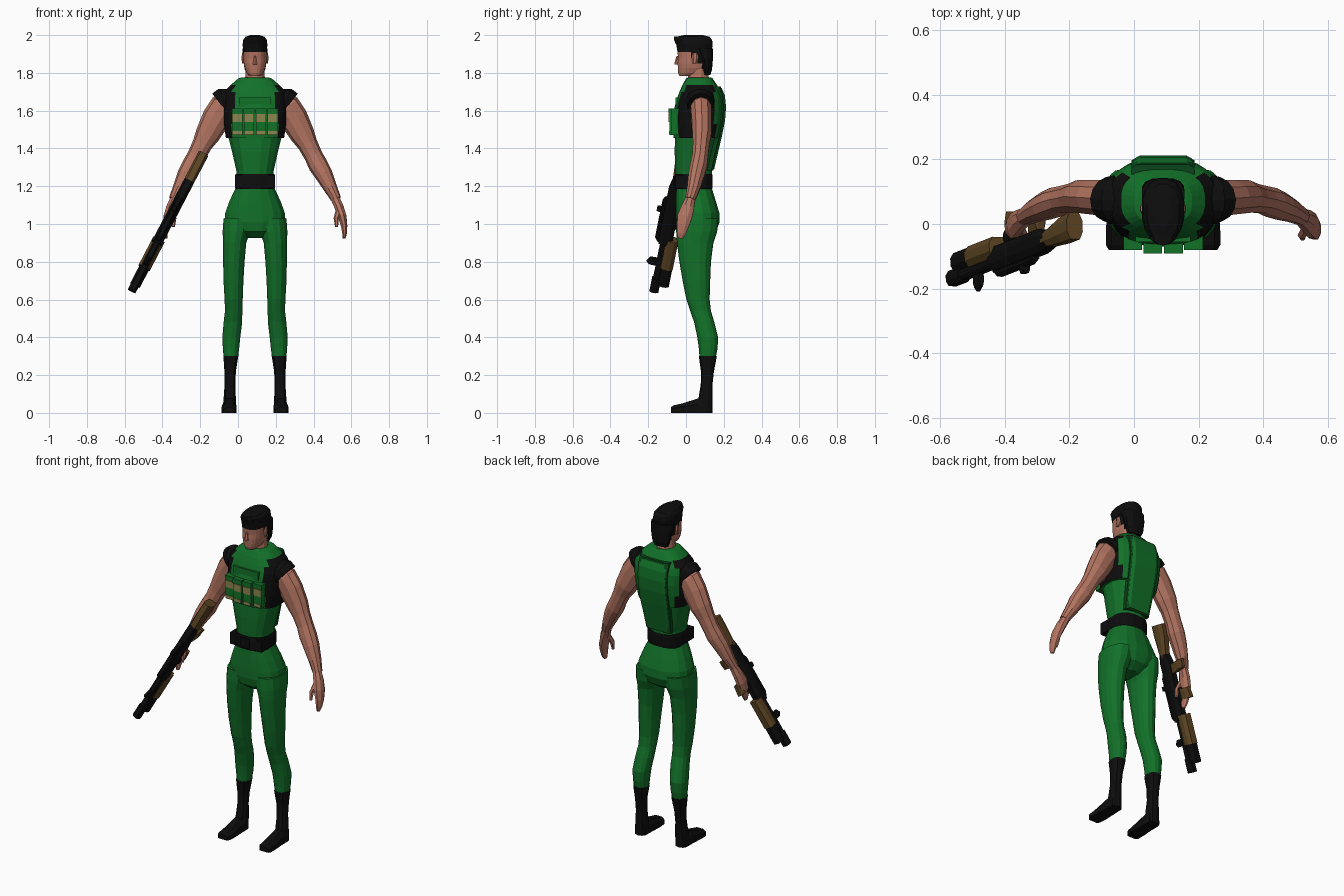
import bpy, bmesh, math
from mathutils import Vector

CX = 0.09  # body centre line


def material(name, r, g, b):
    m = bpy.data.materials.new(name)
    m.diffuse_color = (r, g, b, 1)
    return m


GREEN = material("green_cloth", 0.006, 0.165, 0.022)
DARK = material("dark_green_seam", 0.003, 0.06, 0.01)
BLACK = material("black", 0.004, 0.004, 0.004)
SKIN = material("skin", 0.45, 0.175, 0.12)
BROWN = material("brown_wood", 0.115, 0.062, 0.018)
TAN = material("tan_strap", 0.26, 0.24, 0.075)


def finish(name, bm, mats, rule=None):
    bmesh.ops.recalc_face_normals(bm, faces=bm.faces)
    if rule:
        for f in bm.faces:
            f.material_index = rule(f.calc_center_median())
    me = bpy.data.meshes.new(name)
    bm.to_mesh(me)
    bm.free()
    for m in mats:
        me.materials.append(m)
    ob = bpy.data.objects.new(name, me)
    bpy.context.collection.objects.link(ob)
    return ob


def skin_rings(name, rings, mats, rule=None):
    """Bridge equal-sized point rings into a capped solid."""
    bm = bmesh.new()
    vs = [[bm.verts.new(p) for p in r] for r in rings]
    n = len(vs[0])
    for a, b in zip(vs, vs[1:]):
        for i in range(n):
            bm.faces.new((a[i], a[(i + 1) % n], b[(i + 1) % n], b[i]))
    bm.faces.new(vs[0])
    bm.faces.new(vs[-1])
    return finish(name, bm, mats, rule)


def oval(c, a, b, ra, rb, n, e=1.0):
    """Superellipse ring around c in the plane of a and b."""
    pts = []
    for i in range(n):
        t = 2 * math.pi * (i + 0.5) / n
        ca, sa = math.cos(t), math.sin(t)
        pts.append(c + a * ra * math.copysign(abs(ca) ** e, ca)
                   + b * rb * math.copysign(abs(sa) ** e, sa))
    return pts


X, Y, Z = Vector((1, 0, 0)), Vector((0, 1, 0)), Vector((0, 0, 1))


def stack(name, rows, mats, n=16, e=1.0, rule=None):
    """Rows: z, x0, x1, y front, y back."""
    rings = [oval(Vector(((x0 + x1) / 2, (y0 + y1) / 2, z)), X, Y,
                  abs(x1 - x0) / 2, (y1 - y0) / 2, n, e) for z, x0, x1, y0, y1 in rows]
    return skin_rings(name, rings, mats, rule)


def body(name, rows, mats, **k):
    """Rows: z, half width, y front, y back; centred on the body."""
    return stack(name, [(z, CX - w, CX + w, a, b) for z, w, a, b in rows], mats, **k)


def tube(name, rows, mats, n=10):
    """Rows: x, y, z, radius in depth, radius across; rings follow the path."""
    pts = [Vector(r[:3]) for r in rows]
    rings = []
    for i, r in enumerate(rows):
        t = (pts[min(i + 1, len(pts) - 1)] - pts[max(i - 1, 0)]).normalized()
        a = (Y - t * Y.dot(t)).normalized()
        rings.append(oval(pts[i], a, t.cross(a), r[3], r[4], n))
    return skin_rings(name, rings, mats)


def box(name, x0, x1, y0, y1, z0, z1, mat):
    return skin_rings(name, [[(x0, y0, z), (x1, y0, z), (x1, y1, z), (x0, y1, z)]
                             for z in (z0, z1)], [mat])


# Torso: shirt below, vest with black shoulder sides above
body("shirt", [(1.18, .10, -.05, .135), (1.28, .10, -.058, .14),
               (1.38, .123, -.062, .16), (1.48, .148, -.06, .175)], [GREEN], e=.85)


def shoulder_side(c):
    return 1 if abs(c.x - CX) > .112 and -.08 < c.y < .15 and c.z < 1.755 else 0


body("vest", [(1.455, .155, -.066, .18), (1.53, .165, -.07, .195), (1.60, .168, -.066, .203),
              (1.66, .172, -.05, .198), (1.70, .165, -.035, .185), (1.735, .13, -.02, .165),
              (1.77, .09, .0, .142), (1.775, .075, .01, .135)],
     [GREEN, BLACK], n=28, e=.75, rule=shoulder_side)

# Back panel: dark border strip with the green plate on top
back = [(1.29, .143), (1.38, .164), (1.46, .183), (1.55, .201), (1.62, .206), (1.68, .2), (1.72, .183)]
for name, w, lift, mat, part in (("back_panel_border", .098, .001, DARK, back),
                                 ("back_panel", .09, .006, GREEN, back)):
    grow = .008 if mat is DARK else 0
    rings = []
    for i, (z, y) in enumerate(part):
        z += grow * ((i == len(part) - 1) - (i == 0))
        ww = w * (.85 + .15 * min(1, (z - 1.29) / .2))
        rings.append([(CX - ww, y - .03, z), (CX + ww, y - .03, z), (CX + ww, y + lift - .01, z),
                      (CX + ww * .8, y + lift, z), (CX - ww * .8, y + lift, z), (CX - ww, y + lift - .01, z)])
    skin_rings(name, rings, [mat])

# Chest pouches with tan straps, chest seams
for i, dx in enumerate((-.094, -.032, .032, .094)):
    yf = -.088 if abs(dx) < .05 else -.076
    x0, x1 = CX + dx - .027, CX + dx + .027
    box("pouch", x0, x1, yf, -.03, 1.47, 1.60, GREEN)
    box("pouch_flap", x0 - .002, x1 + .002, yf - .004, -.03, 1.585, 1.612, GREEN)
    box("pouch_strap", x0 + .001, x1 - .001, yf - .004, yf + .002, 1.54, 1.582, TAN)
    box("pouch_lower_strap", x0 + .003, x1 - .003, yf - .003, yf + .002, 1.475, 1.492, TAN)
box("chest_flap", CX - .085, CX + .085, -.056, -.02, 1.62, 1.67, GREEN)

# Belt with buckle and side pockets
body("belt", [(1.185, .104, -.06, .14), (1.20, .108, -.063, .142),
              (1.25, .108, -.063, .142), (1.265, .103, -.06, .14)], [BLACK], e=.7)
box("belt_buckle", CX - .03, CX + .03, -.068, -.04, 1.195, 1.255, BLACK)
for s in (-1, 1):
    box("belt_pocket", CX + s * .085 - .02, CX + s * .085 + .02, -.055, .0, 1.19, 1.26, BLACK)

# Hips
body("hips", [(.925, .05, .0, .11), (.96, .13, -.045, .16), (1.01, .165, -.055, .18),
              (1.06, .16, -.056, .178), (1.12, .138, -.055, .16), (1.20, .10, -.052, .135)],
     [GREEN], e=.85)

# Neck, head and hair
body("neck", [(1.74, .06, .0, .13), (1.79, .052, .01, .12), (1.85, .05, .01, .12)], [SKIN], n=12)


def hairline(c):
    if c.z > 1.925 or (c.y > .075 and c.z > 1.8):
        return 1
    return 1 if c.y > .025 and c.z > 1.87 else 0


body("head", [(1.783, .03, -.035, .04), (1.80, .045, -.042, .10), (1.825, .055, -.044, .122),
              (1.85, .06, -.045, .13), (1.88, .062, -.043, .135), (1.91, .062, -.046, .137),
              (1.94, .062, -.045, .137), (1.97, .055, -.04, .13)],
     [SKIN, BLACK], n=20, e=.85, rule=hairline)
body("nose", [(1.845, .012, -.06, -.03), (1.855, .011, -.06, -.03), (1.89, .006, -.05, -.03)], [SKIN], n=6)
body("hair_cap", [(1.918, .064, -.048, .138), (1.95, .067, -.053, .143), (1.975, .063, -.06, .14),
                  (1.992, .05, -.05, .125), (2.0, .025, -.01, .09)], [BLACK], n=16, e=.85)
body("hair_back", [(1.79, .042, .085, .13), (1.82, .056, .085, .138), (1.88, .066, .07, .143),
                   (1.93, .067, .04, .143)], [BLACK], n=14, e=.8)
body("hair_quiff", [(1.95, .045, -.055, .0), (1.975, .045, -.066, .0), (1.993, .03, -.066, -.02)],
     [BLACK], n=8)

for s, side in ((1, "left"), (-1, "right")):
    def m(rows):
        return [(CX + s * r[0], *r[1:]) for r in rows]

    # Ears
    x = CX + s * .064
    stack(side + "_ear", [(1.85, x - .006, x + .006, .035, .055), (1.88, x - .008, x + .008, .03, .065),
                          (1.905, x - .006, x + .006, .035, .06)], [SKIN], n=6)
    # Legs
    stack(side + "_leg", [(z, CX + s * a, CX + s * b, f, k) for z, a, b, f, k in (
        (1.03, .015, .168, -.05, .172), (.96, .025, .173, -.052, .165), (.90, .045, .171, -.048, .145),
        (.80, .054, .17, -.035, .132), (.70, .06, .168, -.018, .128), (.60, .064, .162, .002, .125),
        (.54, .066, .16, .022, .132), (.48, .067, .167, .043, .15), (.40, .077, .174, .06, .17),
        (.34, .083, .171, .068, .167), (.285, .09, .166, .072, .156))], [GREEN], n=14, e=.9)
    # Boots
    stack(side + "_boot", [(z, CX + s * a, CX + s * b, f, k) for z, a, b, f, k in (
        (0, .1, .174, .03, .14), (.07, .1, .168, .065, .14), (.15, .103, .162, .078, .14),
        (.22, .1, .163, .079, .148), (.30, .087, .169, .068, .163))], [BLACK], n=10, e=.75)
    rings = []
    for y, h, a, b in ((.12, .075, .102, .17), (.06, .075, .1, .172), (-.02, .05, .097, .177),
                       (-.065, .04, .1, .177), (-.08, .03, .11, .168)):
        rings.append([(CX + s * px, y, pz) for px, pz in
                      ((a, 0), (b, 0), (b, h * .6), (b - .018, h), (a + .018, h), (a, h * .6))])
    skin_rings(side + "_foot", rings, [BLACK])
    # Shoulder strap ring and arm
    tube(side + "_shoulder_strap", m([(.115, .075, 1.66, .075, .06), (.145, .075, 1.645, .078, .085),
                                      (.168, .077, 1.625, .07, .088)]), [BLACK], n=14)
    tube(side + "_arm", m([
        (.125, .08, 1.63, .05, .06), (.17, .08, 1.61, .058, .08), (.205, .083, 1.56, .056, .076),
        (.25, .085, 1.475, .053, .066), (.28, .08, 1.42, .046, .053), (.31, .075, 1.36, .044, .049),
        (.335, .067, 1.31, .047, .052), (.365, .055, 1.26, .044, .047), (.40, .04, 1.19, .036, .036),
        (.43, .022, 1.13, .028, .027)]), [SKIN])
    # Hand, fingers and thumb
    tube(side + "_hand", m([
        (.42, .027, 1.145, .026, .025), (.445, .01, 1.09, .036, .026), (.462, -.006, 1.04, .042, .024),
        (.472, -.017, .99, .034, .018), (.474, -.025, .95, .026, .013), (.472, -.03, .925, .014, .008)]),
        [SKIN], n=8)
    tube(side + "_thumb", m([(.445, -.01, 1.08, .016, .016), (.43, -.035, 1.03, .014, .014),
                             (.432, -.045, .985, .008, .008)]), [SKIN], n=6)

# Rifle: local axes are length (t), height (h) and width
O = Vector((-.19, -.02, 1.36))
D = Vector((-.37, -.145, -.71)).normalized()
U = Vector((-.05, -1, 0))
U = (U - D * U.dot(D)).normalized()
S = D.cross(U)


def gun(name, rows, w, mat):
    """Rows: t, h low, h high."""
    skin_rings(name, [[O + D * t + U * h + S * k for h, k in
                       ((a, -w * .3), (a, w * .3), (a * .7 + b * .3, w * .5), (b - (b - a) * .3, w * .5),
                        (b, w * .3), (b, -w * .3), (b - (b - a) * .3, -w * .5), (a * .7 + b * .3, -w * .5))]
                      for t, a, b in rows], [mat])


gun("rifle_stock", [(-.015, -.055, .03), (.05, -.05, .03), (.17, -.022, .022)], .055, BROWN)
gun("rifle_receiver", [(.15, -.025, .025), (.2, -.04, .035), (.5, -.04, .035), (.53, -.02, .03)], .055, BLACK)
gun("rifle_top_rail", [(.26, .03, .045), (.28, .03, .055), (.5, .03, .055), (.52, .03, .04)], .03, BLACK)
gun("rifle_barrel", [(.5, -.014, .022), (.75, -.014, .022)], .036, BLACK)
gun("rifle_muzzle", [(.74, -.02, .027), (.82, -.02, .027)], .045, BLACK)
gun("rifle_forend", [(.5, -.07, -.005), (.67, -.07, -.005)], .066, BROWN)
gun("rifle_lower_tube", [(.66, -.068, -.01), (.775, -.068, -.01)], .055, BLACK)
gun("rifle_front_sight", [(.625, .015, .06), (.65, .015, .075), (.665, .015, .06)], .018, BLACK)
gun("rifle_rear_sight", [(.32, .04, .075), (.345, .04, .075)], .025, BLACK)
gun("rifle_grip", [(.2, -.13, -.1), (.215, -.13, -.03), (.25, -.125, -.03), (.265, -.07, -.03)], .035, BROWN)
gun("rifle_magazine", [(.36, -.125, -.03), (.42, -.135, -.03)], .035, BROWN)
gun("rifle_magazine_well", [(.352, -.08, -.03), (.428, -.08, -.03)], .042, BLACK)
